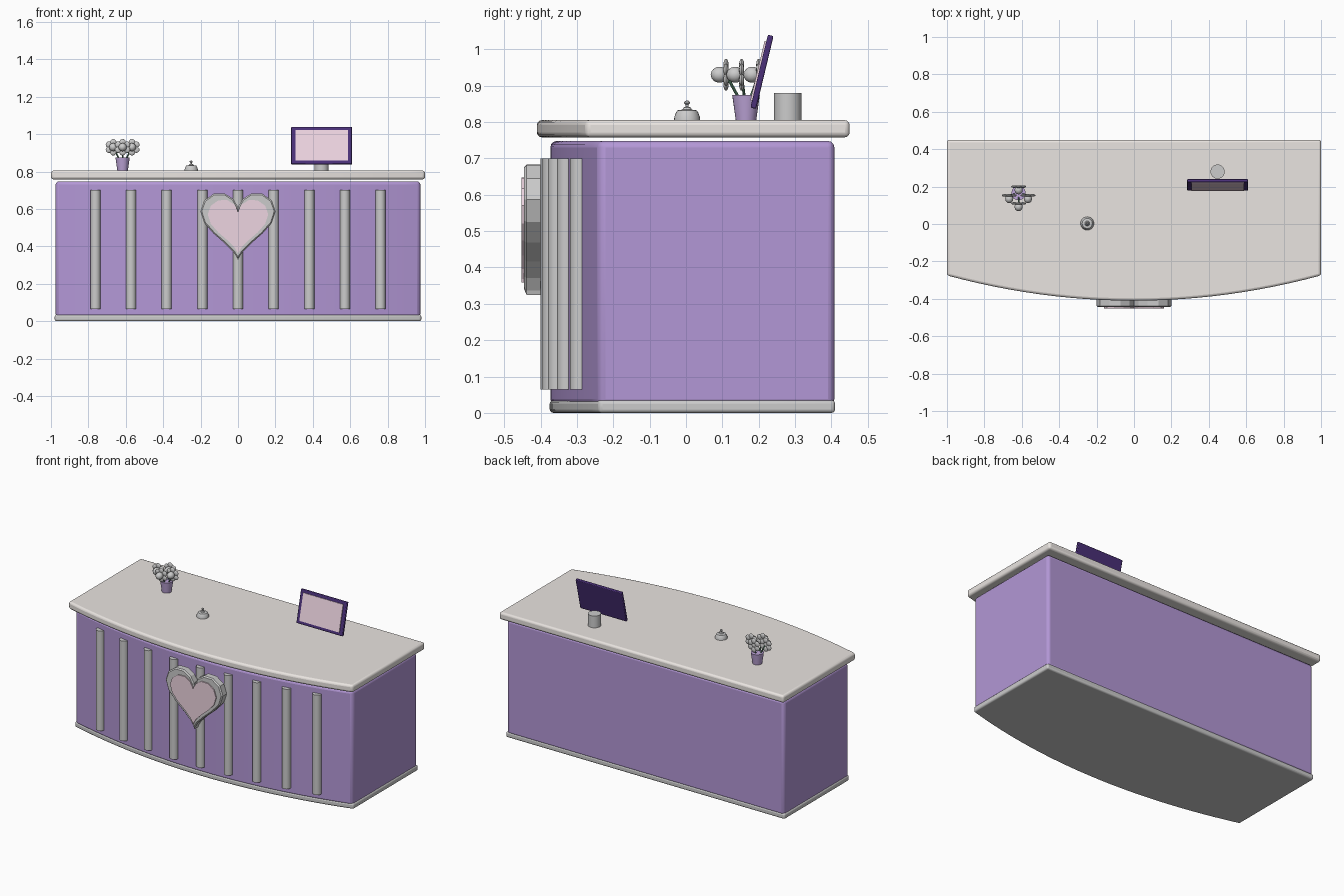
import bpy, bmesh, math
from mathutils import Matrix, Vector

if "Cube" in bpy.data.objects:
    bpy.data.objects.remove(bpy.data.objects["Cube"])


def mat(name, rgb):
    m = bpy.data.materials.new(name)
    m.diffuse_color = (*rgb, 1)
    m.use_nodes = True
    m.node_tree.nodes["Principled BSDF"].inputs["Base Color"].default_value = m.diffuse_color
    return m


PURPLE = mat("purple", (0.45, 0.31, 0.67))
CREAM = mat("cream", (0.82, 0.78, 0.75))
PINK = mat("pink", (0.85, 0.66, 0.75))
DARK = mat("dark_purple", (0.07, 0.03, 0.19))
LILAC = mat("lilac", (0.52, 0.38, 0.70))
GREEN = mat("green", (0.10, 0.24, 0.15))


def finish(bm, name, material=None, bevel=0, segs=3, smooth=True):
    bmesh.ops.recalc_face_normals(bm, faces=bm.faces)
    me = bpy.data.meshes.new(name)
    bm.to_mesh(me)
    bm.free()
    ob = bpy.data.objects.new(name, me)
    bpy.context.collection.objects.link(ob)
    if material:
        me.materials.append(material)
    if smooth:
        bpy.ops.object.select_all(action='DESELECT')
        ob.select_set(True)
        bpy.context.view_layer.objects.active = ob
        bpy.ops.object.shade_smooth_by_angle(angle=math.radians(35))
    if bevel:
        b = ob.modifiers.new("bevel", 'BEVEL')
        b.width, b.segments, b.limit_method = bevel, segs, 'ANGLE'
        b.angle_limit = math.radians(40)
    return ob


def prism(name, outline, offset, material=None, **kw):
    """Extrude a closed 3D outline along an offset vector."""
    bm = bmesh.new()
    a = [bm.verts.new(p) for p in outline]
    b = [bm.verts.new(Vector(p) + Vector(offset)) for p in outline]
    bm.faces.new(a)
    bm.faces.new(b)
    n = len(a)
    for i in range(n):
        j = (i + 1) % n
        bm.faces.new((a[i], a[j], b[j], b[i]))
    return finish(bm, name, material, **kw)


def lathe(name, profile, loc, sides=24, material=None, **kw):
    """Solid of revolution from (radius, z) pairs, capped at both ends."""
    bm = bmesh.new()
    rings = [[bm.verts.new((loc[0] + r * math.cos(2 * math.pi * i / sides),
                            loc[1] + r * math.sin(2 * math.pi * i / sides), loc[2] + z))
              for i in range(sides)] for r, z in profile]
    for lo, hi in zip(rings, rings[1:]):
        for i in range(sides):
            j = (i + 1) % sides
            bm.faces.new((lo[i], lo[j], hi[j], hi[i]))
    bm.faces.new(rings[0])
    bm.faces.new(rings[-1])
    return finish(bm, name, material, **kw)


def front_y(x, half, edge, mid):
    return mid + (edge - mid) * (x / half) ** 2


def desk_slab(name, half, back, edge, mid, z0, z1, material, bevel):
    xs = [half * (-1 + 2 * i / 24) for i in range(25)]
    pts = [(x, front_y(x, half, edge, mid), z0) for x in xs]
    pts += [(half, back, z0), (-half, back, z0)]
    return prism(name, pts, (0, 0, z1 - z0), material, bevel=bevel)


# Bow-fronted desk
desk_slab("base_plinth", 0.98, 0.41, -0.24, -0.375, 0, 0.035, None, 0.01)
desk_slab("desk_body", 0.975, 0.408, -0.24, -0.373, 0.02, 0.748, PURPLE, 0.018)
desk_slab("countertop", 1.0, 0.45, -0.275, -0.41, 0.758, 0.805, CREAM, 0.013)

# Round slats following the curved front
for i in range(-4, 5):
    x = 0.1905 * i
    y = front_y(x, 0.98, -0.24, -0.373)
    lathe(f"front_slat_{i + 5}", [(0.027, 0), (0.027, 0.635)], (x, y, 0.065), 20)


# Heart emblem: grey rim with pink inlay
def heart(name, s, zc, y0, y1, material, bevel):
    pts = []
    for k in range(24):
        t = 2 * math.pi * k / 24
        h = 13 * math.cos(t) - 5 * math.cos(2 * t) - 2 * math.cos(3 * t) - math.cos(4 * t)
        pts.append((16 * s * math.sin(t) ** 3, y0, zc + s * h))
    prism(name, pts, (0, y1 - y0, 0), material, smooth=False)
    if bevel:  # chamfer the front rim only
        me = bpy.data.objects[name].data
        bm = bmesh.new()
        bm.from_mesh(me)
        edges = [e for e in bm.edges if all(abs(v.co.y - y1) < 1e-4 for v in e.verts)]
        bmesh.ops.bevel(bm, geom=edges, offset=bevel, segments=1, affect='EDGES')
        bm.to_mesh(me)
        bm.free()


heart("heart_rim", 0.01255, 0.537, -0.40, -0.445, None, 0.007)
heart("heart_inlay", 0.0101, 0.530, -0.43, -0.452, PINK, 0)

# Tilted monitor, screen and round stand
TILT = Matrix.Translation((0.447, 0.209, 0.938)) @ Matrix.Rotation(math.radians(-13.5), 4, 'X')


def panel(name, size, y, material, bevel):
    bm = bmesh.new()
    bmesh.ops.create_cube(bm, size=1, matrix=TILT @ Matrix.Translation((0, y, 0))
                          @ Matrix.Diagonal((*size, 1)))
    return finish(bm, name, material, bevel=bevel, segs=2)


panel("monitor_frame", (0.325, 0.016, 0.206), 0, DARK, 0.004)
panel("monitor_screen", (0.28, 0.008, 0.168), -0.009, PINK, 0)
lathe("monitor_stand", [(0.038, 0), (0.038, 0.076)], (0.447, 0.28, 0.804))

# Service bell
lathe("bell_dome", [(0.036, 0), (0.035, 0.01), (0.031, 0.021), (0.027, 0.028), (0.013, 0.030),
                    (0.010, 0.036), (0.004, 0.038), (0.004, 0.044), (0.008, 0.047),
                    (0.008, 0.051), (0.003, 0.055)], (-0.25, 0.003, 0.804))

# Flower pot with four blossoms
PX, PY = -0.617, 0.165
lathe("flower_pot", [(0.028, 0), (0.038, 0.070)], (PX, PY, 0.804), material=LILAC)


def add_ball(bm, loc, scale):
    bmesh.ops.create_uvsphere(bm, u_segments=12, v_segments=8, radius=1,
                              matrix=Matrix.Translation(loc) @ Matrix.Diagonal((*scale, 1)))


for n, (dx, dy) in enumerate([(0, -0.055), (0, 0.035), (-0.05, -0.012), (0.05, -0.012)], 1):
    head = Vector((PX + dx, PY + dy, 0.930))
    bm = bmesh.new()
    for k in range(6):
        a = math.pi / 3 * k + math.pi / 6
        add_ball(bm, head + Vector((0.027 * math.cos(a), 0, 0.027 * math.sin(a))),
                 (0.017, 0.007, 0.017))
    add_ball(bm, head + Vector((0, -0.018, 0)), (0.022, 0.024, 0.022))
    finish(bm, f"blossom_{n}")
    # stem from pot to blossom
    foot = Vector((PX + dx * 0.3, PY + dy * 0.3, 0.86))
    d = head - foot
    bm = bmesh.new()
    bmesh.ops.create_cone(bm, cap_ends=True, segments=8, radius1=0.004, radius2=0.004,
                          depth=d.length,
                          matrix=Matrix.Translation((foot + head) / 2)
                          @ d.to_track_quat('Z', 'Y').to_matrix().to_4x4())
    finish(bm, f"stem_{n}", GREEN)
